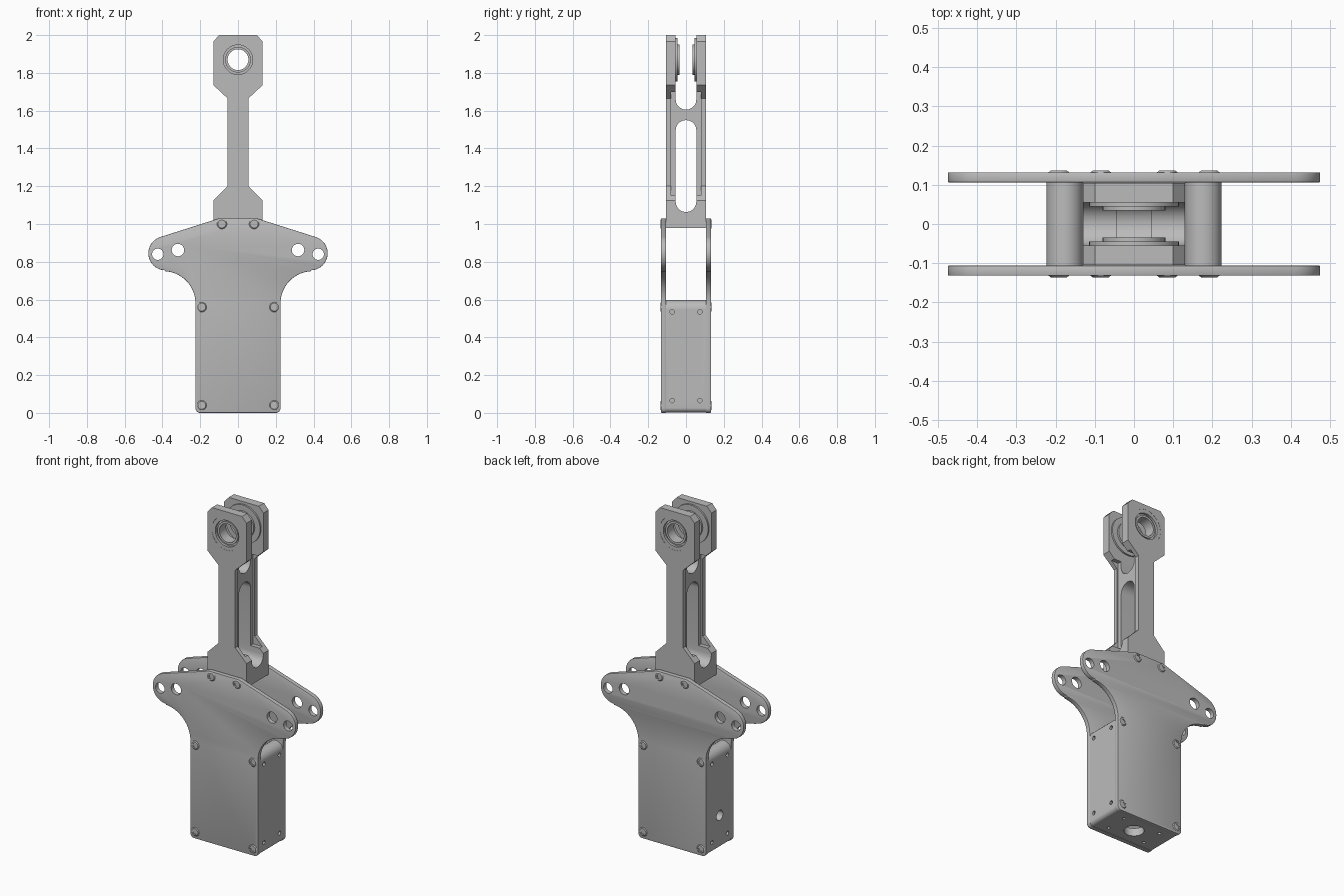
import bpy, bmesh
from math import sin, cos, pi, radians
from mathutils import Vector

cube = bpy.data.objects.get("Cube")
if cube:
    bpy.data.objects.remove(cube, do_unlink=True)

metal = bpy.data.materials.new("grey_metal")
metal.use_nodes = True
metal.diffuse_color = (0.5, 0.5, 0.5, 1)
metal.node_tree.nodes["Principled BSDF"].inputs["Base Color"].default_value = (0.5, 0.5, 0.5, 1)

PLACE = {
    "x": lambda a, b, t: (t, a, b),
    "y": lambda a, b, t: (a, t, b),
    "z": lambda a, b, t: (a, b, t),
}


def make(name, bm):
    bmesh.ops.recalc_face_normals(bm, faces=bm.faces)
    mesh = bpy.data.meshes.new(name)
    bm.to_mesh(mesh)
    bm.free()
    mesh.materials.append(metal)
    obj = bpy.data.objects.new(name, mesh)
    bpy.context.collection.objects.link(obj)
    return obj


def arc(ca, cb, r, start, end, steps=10):
    angles = [radians(start + (end - start) * i / steps) for i in range(steps + 1)]
    return [(ca + r * cos(t), cb + r * sin(t)) for t in angles]


def circle(ca, cb, r, n=32):
    return arc(ca, cb, r, 0, 360 - 360 / n, n - 1)


def mirrored(half):
    """Complete a right-hand outline, listed bottom to top, with its mirror."""
    return half + [(-a, b) for a, b in reversed(half)]


def prism(name, outline, axis, t0, t1):
    bm = bmesh.new()
    face = bm.faces.new([bm.verts.new(PLACE[axis](a, b, t0)) for a, b in outline])
    out = bmesh.ops.extrude_face_region(bm, geom=[face])
    new = [v for v in out["geom"] if isinstance(v, bmesh.types.BMVert)]
    bmesh.ops.translate(bm, verts=new, vec=Vector(PLACE[axis](0, 0, t1 - t0)))
    return make(name, bm)


def lathe(name, profile, centre, side, closed=False, steps=40):
    """Spin (radius, depth) points around the y axis."""
    bm = bmesh.new()
    verts = [bm.verts.new((r, side * d, 0)) for r, d in profile]
    edges = [bm.edges.new(pair) for pair in zip(verts, verts[1:])]
    if closed:
        edges.append(bm.edges.new((verts[-1], verts[0])))
    bmesh.ops.spin(bm, geom=verts + edges, cent=(0, 0, 0), axis=(0, 1, 0),
                   angle=2 * pi, steps=steps)
    bmesh.ops.remove_doubles(bm, verts=bm.verts, dist=0.0001)
    bmesh.ops.translate(bm, verts=bm.verts, vec=(centre[0], 0, centre[1]))
    return make(name, bm)


def apply(obj, mod):
    bpy.context.view_layer.objects.active = obj
    bpy.ops.object.modifier_apply(modifier=mod.name)


def bevel(obj, width):
    mod = obj.modifiers.new("bevel", "BEVEL")
    mod.width, mod.segments = width, 2
    mod.limit_method, mod.angle_limit = "ANGLE", radians(50)
    apply(obj, mod)


def cut(obj, outline, axis, t0, t1):
    cutter = prism("cutter", outline, axis, t0, t1)
    cutter.hide_render = True
    mod = obj.modifiers.new("cut", "BOOLEAN")
    mod.operation, mod.solver, mod.object = "DIFFERENCE", "EXACT", cutter
    apply(obj, mod)
    bpy.data.objects.remove(cutter, do_unlink=True)


def box(a, b0, b1):
    return [(-a, b0), (a, b0), (a, b1), (-a, b1)]


def smooth(obj):
    bpy.ops.object.select_all(action="DESELECT")
    obj.select_set(True)
    bpy.context.view_layer.objects.active = obj
    bpy.ops.object.shade_smooth_by_angle(angle=radians(30))


SIDES = (-1, 1)
parts = []

# Two winged side plates with lifting holes
plate_half = (arc(0.2, 0.025, 0.025, -90, 0, 6)
              + arc(0.395, 0.58, 0.17, 180, 93, 14)
              + arc(0.385, 0.845, 0.09, -88, 73, 16)
              + [(0.1, 1.03)])
for side, label in zip(SIDES, ("front", "back")):
    plate = prism(label + "_plate", mirrored(plate_half), "y", side * 0.106, side * 0.132)
    bevel(plate, 0.007)
    for s in SIDES:
        cut(plate, circle(s * 0.425, 0.84, 0.03), "y", -0.2, 0.2)
        cut(plate, circle(s * 0.318, 0.862, 0.033), "y", -0.2, 0.2)
    parts.append(plate)

# U-shaped housing with rounded wall tops
frame_half = ([(0, 0.003)] + arc(0.2, 0.027, 0.024, -90, 0, 6)
              + arc(0.177, 0.55, 0.047, 0, 180, 14) + [(0.13, 0.05), (0, 0.05)])
frame_outline = frame_half + [(-a, b) for a, b in reversed(frame_half[1:-1])]
frame = prism("housing", frame_outline, "y", -0.107, 0.107)
cut(frame, circle(0, 0, 0.055), "z", -0.1, 0.1)
cut(frame, circle(0, 0.2, 0.03), "x", -0.3, -0.1)
for s in SIDES:
    for y in (-0.073, 0.073):
        cut(frame, circle(s * 0.125, y * 0.9, 0.01, 12), "z", -0.1, 0.03)
        for z in (0.065, 0.535):
            cut(frame, circle(y, z, 0.012, 12), "x", s * 0.2, s * 0.3)
parts.append(frame)

# Forked connecting rod
rod_half = [(0.13, 0.98), (0.13, 1.125), (0.055, 1.2), (0.055, 1.665),
            (0.13, 1.735), (0.13, 1.967), (0.1, 2.0)]
rod = prism("fork_rod", mirrored(rod_half), "y", -0.105, 0.105)
for s in SIDES:
    cut(rod, box(0.08, 1.15, 1.7), "x", s * 0.045, s * 0.3)
long_slot = arc(0, 1.495, 0.055, 0, 180) + arc(0, 1.118, 0.055, 180, 360)
fork_slot = [(0.055, 2.1), (-0.055, 2.1)] + arc(0, 1.66, 0.055, 180, 360)
for slot in (long_slot, fork_slot):
    cut(rod, slot, "x", -0.3, 0.3)
cut(rod, circle(0, 1.87, 0.1, 40), "y", -0.2, 0.2)
parts.append(rod)

# Stepped bearings in the fork arms
bearing = [(0.055, 0.098), (0.068, 0.098), (0.068, 0.09), (0.078, 0.09),
           (0.078, 0.104), (0.1, 0.104), (0.1, 0.055), (0.115, 0.055),
           (0.115, 0.045), (0.08, 0.045), (0.08, 0.034), (0.055, 0.034)]
for side, label in zip(SIDES, ("front", "back")):
    parts.append(lathe(label + "_bearing", bearing, (0, 1.87), side, closed=True))

# Socket-head screws on both plates
screw = [(0.026, 0.125), (0.026, 0.132), (0.021, 0.136), (0.013, 0.136),
         (0.013, 0.1325), (0, 0.1325)]
for side, label in zip(SIDES, ("front", "back")):
    for x, z in ((0.085, 1.0), (0.192, 0.56), (0.192, 0.04)):
        for s in SIDES:
            parts.append(lathe(label + "_screw", screw, (s * x, z), side, steps=24))

for part in parts:
    smooth(part)
